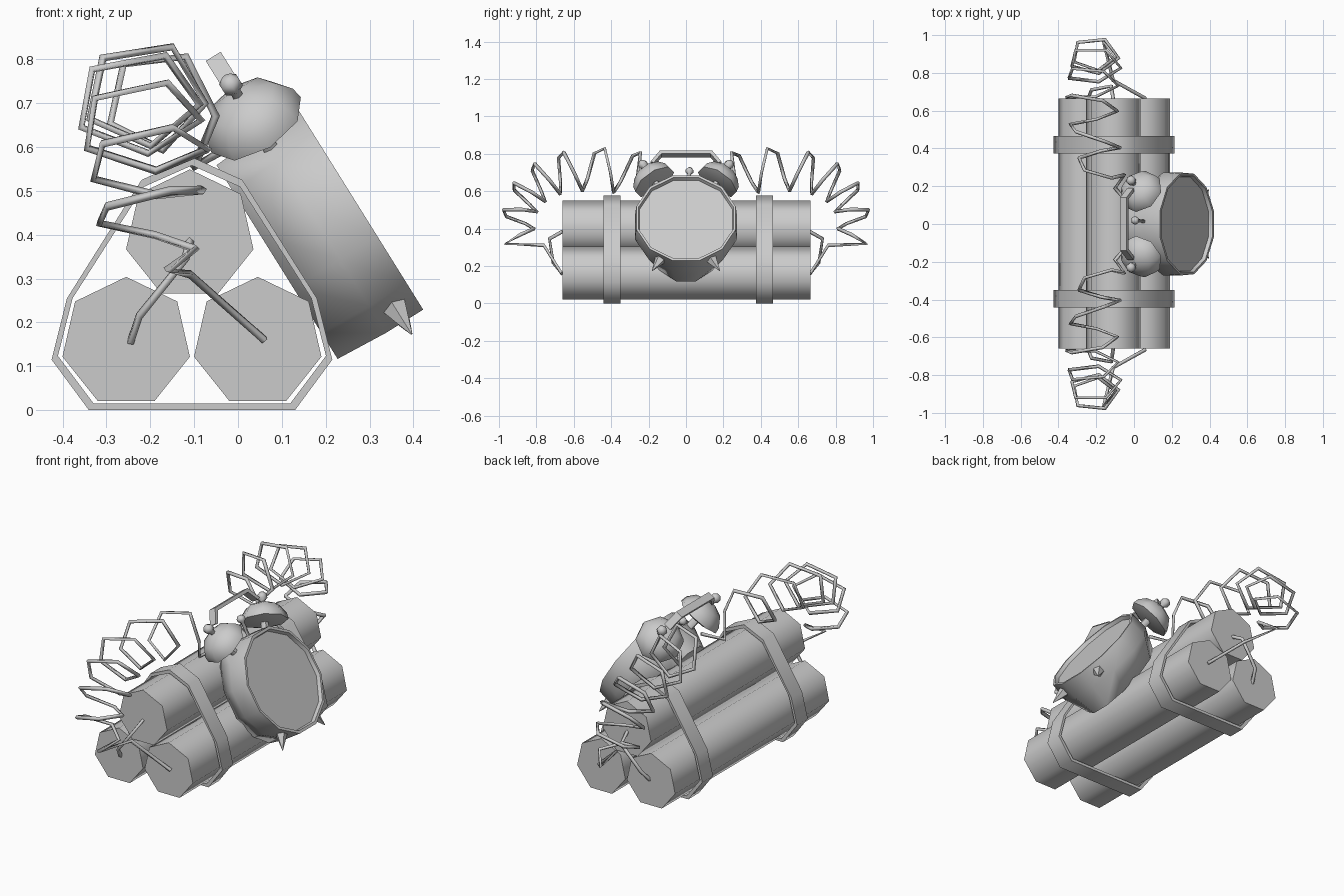
import bpy, bmesh
from math import sin, cos, pi, radians, copysign
from mathutils import Vector, Matrix

if "Cube" in bpy.data.objects:
    bpy.data.objects.remove(bpy.data.objects["Cube"])


def finish(obj, angle):
    bpy.ops.object.select_all(action='DESELECT')
    obj.select_set(True)
    bpy.context.view_layer.objects.active = obj
    if angle:
        bpy.ops.object.shade_smooth_by_angle(angle=radians(angle))


def loft(name, rings, cyclic=False, angle=60):
    """Skin a list of equal point rings, capped unless cyclic."""
    bm = bmesh.new()
    rows = [[bm.verts.new(p) for p in ring] for ring in rings]
    n = len(rows[0])
    pairs = list(zip(rows, rows[1:])) + ([(rows[-1], rows[0])] if cyclic else [])
    for a, b in pairs:
        for i in range(n):
            bm.faces.new((a[i], a[(i + 1) % n], b[(i + 1) % n], b[i]))
    if not cyclic:
        bm.faces.new(rows[0][::-1])
        bm.faces.new(rows[-1])
    bmesh.ops.recalc_face_normals(bm, faces=bm.faces)
    mesh = bpy.data.meshes.new(name)
    bm.to_mesh(mesh)
    bm.free()
    obj = bpy.data.objects.new(name, mesh)
    bpy.context.collection.objects.link(obj)
    finish(obj, angle)
    return obj


def lathe(name, matrix, profile, sides, start=0.0, angle=60):
    """Turn (radius, height, x_scale) points about the matrix's z axis."""
    rings = []
    for r, h, *s in profile:
        sx = s[0] if s else 1
        rings.append([matrix @ Vector((r * sx * cos(start + 2 * pi * i / sides),
                                       r * sin(start + 2 * pi * i / sides), h))
                      for i in range(sides)])
    return loft(name, rings, angle=angle)


def wire(name, points, radius):
    curve = bpy.data.curves.new(name, 'CURVE')
    curve.dimensions = '3D'
    curve.bevel_depth = radius
    curve.bevel_resolution = 0
    curve.use_fill_caps = True
    spline = curve.splines.new('POLY')
    spline.points.add(len(points) - 1)
    for p, q in zip(spline.points, points):
        p.co = (*q, 1)
    obj = bpy.data.objects.new(name, curve)
    bpy.context.collection.objects.link(obj)
    finish(obj, 0)
    bpy.ops.object.convert(target='MESH')


# Three seven-sided sticks
for label, x, z in (("top", -.11, .40), ("left", -.255, .155), ("right", .045, .155)):
    loft("stick_" + label,
         [[(x + .149 * sin(2 * pi * i / 7), y, z + .149 * cos(2 * pi * i / 7))
           for i in range(7)] for y in (-.66, .665)])

# Straps around the bundle
half = [(.235, 0), (.32, .115), (.285, .255), (.115, .525), (0, .577)]
outer = [(-.105 + x, z) for x, z in half] + [(-.105 - x, z) for x, z in half[-2::-1]]
inner = [(-.105 + (x + .105) * .955, .26 + (z - .26) * .94) for x, z in outer]
for label, y in (("front", -.395), ("back", .42)):
    loft("strap_" + label,
         [[(x, y + dy, z) for x, z in ring]
          for ring, dy in ((outer, -.046), (outer, .046), (inner, .046), (inner, -.046))],
         cyclic=True, angle=65)

# Clock frame: local x = sideways, y = up the dial, z = out of the dial
clock = Matrix(((0, -.53, .848, .28), (1, 0, 0, 0), (0, .848, .53, .457), (0, 0, 0, 1)))
R = .278
lathe("clock_body", clock,
      [(R * .97, -.225, .74), (R, -.10, 1.02), (R, 0, .99), (R - .015, 0), (R - .021, -.02)],
      12, start=pi / 12, angle=65)


def radial(a, n):
    """Frame whose z axis leaves the clock centre at angle a from straight up."""
    return clock @ Matrix.Translation((0, 0, n)) @ Matrix.Rotation(a, 4, 'Z') \
        @ Matrix.Rotation(-pi / 2, 4, 'X')


for side, s in (("front", 1), ("back", -1)):
    # Bell, its post and its cap nut
    m = radial(s * radians(30), -.10)
    lathe("bell_post_" + side, m, [(.02, .22), (.02, .35)], 6)
    lathe("bell_" + side, m,
          [(.085, .325), (.12, .335), (.115, .365), (.085, .405), (.03, .428)], 8)
    lathe("bell_knob_" + side, m,
          [(.014, .42), (.014, .44), (.026, .45), (.026, .47), (.012, .484)], 6)
    # Pointed foot
    lathe("foot_" + side, radial(s * radians(149), -.052), [(.036, .25), (.002, .352)], 5)

# Striker between the bells
lathe("striker", radial(radians(-3), -.10),
      [(.009, .24), (.009, .34), (.022, .35), (.022, .365), (.01, .378)], 6)

# Carrying handle
top = [(.19, .405), (.14, .475), (-.14, .475), (-.19, .405)]
low = [(-.172, .40), (-.13, .457), (.13, .457), (.172, .40)]
loft("handle", [[clock @ Vector((x, u, n)) for x, u in top + low]
                for n in (-.12, -.08)], angle=30)


def squarish(v):
    return copysign(abs(v) ** .85, v)


# Coiled wires, mirrored front to back
for side, s in (("front", -1), ("back", 1)):
    pts = [(-.02, .10, .60), (-.10, .19, .555)]
    count = 32
    for k in range(count):
        t = k / (count - 1)
        a = radians(119 - 131 * t)
        phi = radians(-8 + 72 * k)
        normal = Vector((0, cos(a) / .42, sin(a) / .30)).normalized()
        centre = Vector((-.16 - .07 * sin(pi * min(t * 1.2, .75)),
                         .48 + .42 * squarish(cos(a)), .42 + .30 * squarish(sin(a))))
        r = .13 - .045 * t
        rx = .11 + .035 * sin(pi * t)
        pts.append(centre + Vector((rx, 0, 0)) * cos(phi) + normal * r * sin(phi))
    pts += [(-.11, .76, .31), (.06, .665, .16)]
    wire("coil_wire_" + side, [(x, s * y, z) for x, y, z in pts], .01)
    # Short jumper between two stick ends
    jumper = [(-.11, .66, .385), (-.12, .73, .345), (-.225, .71, .215), (-.245, .66, .155)]
    wire("jumper_wire_" + side, [(x, s * y, z) for x, y, z in jumper], .01)
